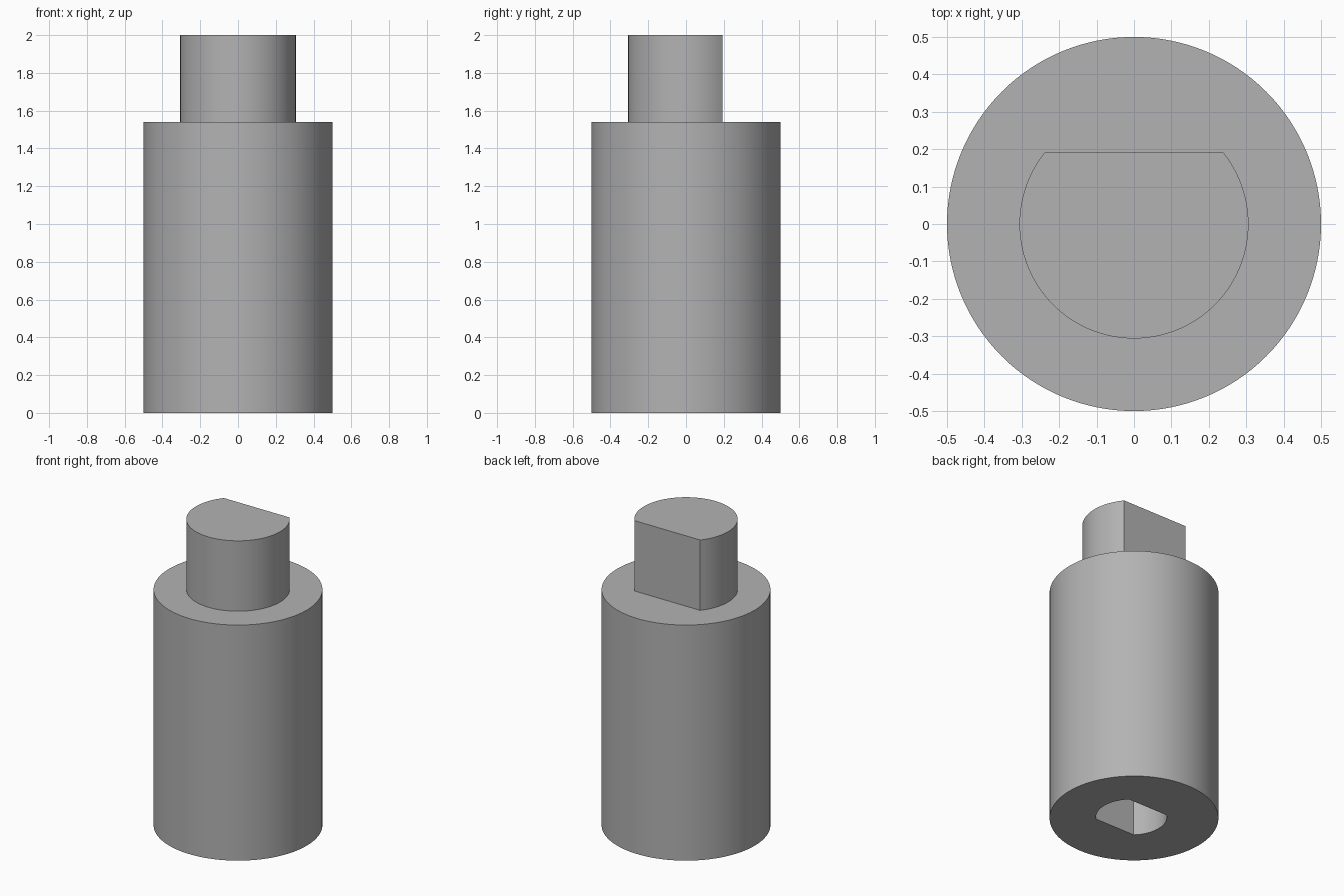
import bpy
import bmesh
import math

default = bpy.data.objects.get("Cube")
if default:
    bpy.data.objects.remove(default)

SIDES = 128
HEIGHT, SHOULDER = 2.0, 1.54
SOCKET_DEPTH = 0.5

grey = bpy.data.materials.new("plain_grey")
grey.use_nodes = True
colour = (0.45, 0.45, 0.45, 1)
grey.diffuse_color = colour
grey.node_tree.nodes["Principled BSDF"].inputs["Base Color"].default_value = colour


def arc(radius, start, end, steps, shift=0):
    """Points on a circular arc, angles in radians."""
    angles = [start + (end - start) * i / steps for i in range(steps + 1)]
    return [(shift + radius * math.cos(a), radius * math.sin(a)) for a in angles]


def prism(name, outline, bottom, top):
    """Extrude a closed outline upwards into a solid."""
    bm = bmesh.new()
    face = bm.faces.new([bm.verts.new((x, y, bottom)) for x, y in outline])
    grown = bmesh.ops.extrude_face_region(bm, geom=[face])
    verts = [v for v in grown["geom"] if isinstance(v, bmesh.types.BMVert)]
    bmesh.ops.translate(bm, verts=verts, vec=(0, 0, top - bottom))
    bmesh.ops.recalc_face_normals(bm, faces=bm.faces)
    mesh = bpy.data.meshes.new(name)
    bm.to_mesh(mesh)
    bm.free()
    mesh.materials.append(grey)
    obj = bpy.data.objects.new(name, mesh)
    bpy.context.collection.objects.link(obj)
    return obj


def smooth(obj):
    bpy.ops.object.select_all(action='DESELECT')
    obj.select_set(True)
    bpy.context.view_layer.objects.active = obj
    bpy.ops.object.shade_smooth_by_angle(angle=math.radians(30))


# Cylindrical body
body = prism("body", arc(0.5, 0, math.tau, SIDES)[:-1], 0, SHOULDER)

# Shaft with one flat at the back
flat = math.asin(0.193 / 0.306)
shaft = prism("shaft", arc(0.306, math.pi - flat, math.tau + flat, SIDES),
              SHOULDER, HEIGHT)

# Socket in the underside, flattened front and back
side = math.asin(0.152 / 0.21)
outline = (arc(0.21, -side, side, 32, 0.02)
           + arc(0.21, math.pi - side, math.pi + side, 32, 0.02))
cutter = prism("socket_cutter", outline, -0.2, SOCKET_DEPTH)
cutter.hide_render = True
cutter.hide_set(True)
cut = body.modifiers.new("socket", 'BOOLEAN')
cut.operation = 'DIFFERENCE'
cut.solver = 'EXACT'
cut.object = cutter

for part in (body, shaft):
    smooth(part)
